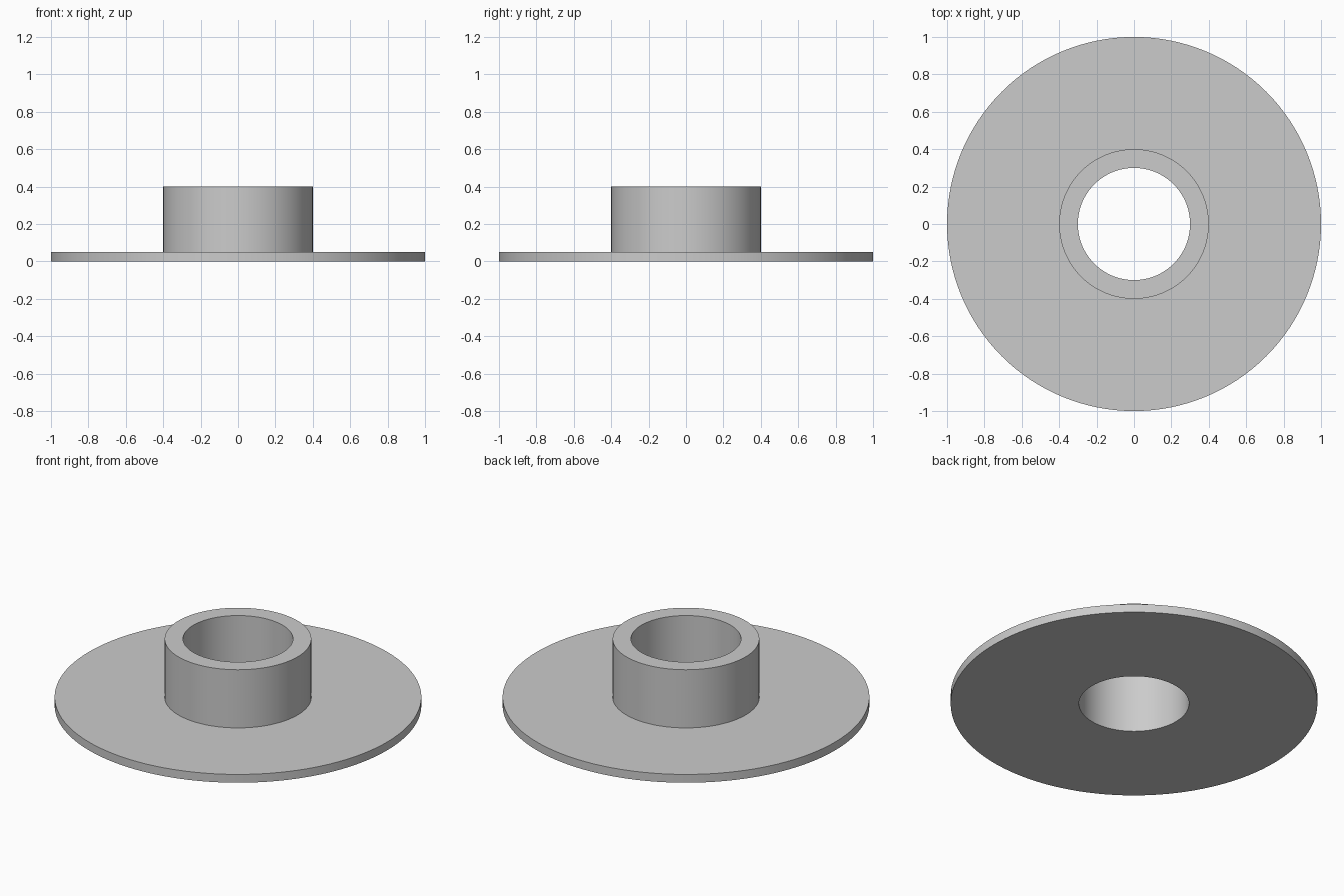
import bpy
import bmesh
from math import cos, sin, tau, radians

cube = bpy.data.objects.get("Cube")
if cube:
    bpy.data.objects.remove(cube, do_unlink=True)

SEGMENTS = 128
BORE, HUB, RIM = 0.30, 0.40, 1.00
PLATE_TOP, HUB_TOP = 0.05, 0.40

# Plain grey material
grey = bpy.data.materials.new("light_grey")
grey.use_nodes = True
colour = (0.6, 0.6, 0.6, 1)
grey.diffuse_color = colour
grey.node_tree.nodes["Principled BSDF"].inputs["Base Color"].default_value = colour


def lathe(name, profile, material):
    """Revolve a closed (radius, height) profile around z."""
    bm = bmesh.new()
    rings = [[bm.verts.new((r * cos(tau * i / SEGMENTS), r * sin(tau * i / SEGMENTS), z))
              for i in range(SEGMENTS)] for r, z in profile]
    for a, b in zip(rings, rings[1:] + rings[:1]):
        for i in range(SEGMENTS):
            j = (i + 1) % SEGMENTS
            bm.faces.new((a[i], a[j], b[j], b[i]))
    bmesh.ops.recalc_face_normals(bm, faces=bm.faces)
    mesh = bpy.data.meshes.new(name)
    bm.to_mesh(mesh)
    bm.free()
    mesh.materials.append(material)
    obj = bpy.data.objects.new(name, mesh)
    bpy.context.collection.objects.link(obj)
    bpy.ops.object.select_all(action="DESELECT")
    obj.select_set(True)
    bpy.context.view_layer.objects.active = obj
    bpy.ops.object.shade_smooth_by_angle(angle=radians(30))
    return obj


# Flat disc and raised collar in one piece, with a bore right through
lathe("flanged_bushing", [
    (BORE, 0), (RIM, 0), (RIM, PLATE_TOP),
    (HUB, PLATE_TOP), (HUB, HUB_TOP), (BORE, HUB_TOP),
], grey)
